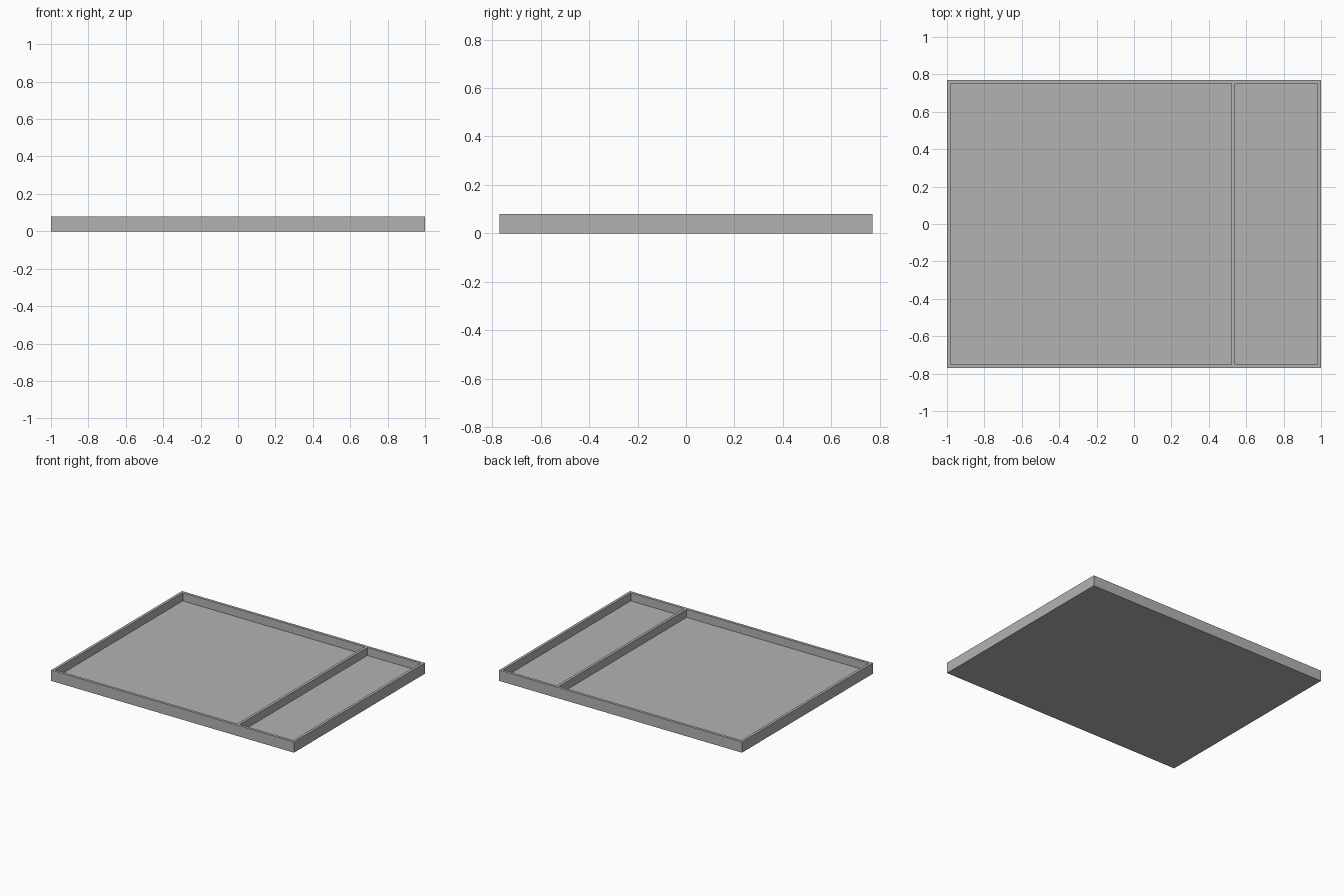
import bpy
import bmesh
from mathutils import Vector

cube = bpy.data.objects.get("Cube")
if cube:
    bpy.data.objects.remove(cube, do_unlink=True)

LENGTH, WIDTH, HEIGHT = 2.0, 1.54, 0.08
WALL, FLOOR = 0.02, 0.02
DIVIDER_X = 0.53

# One flat grey for the whole tray
grey = bpy.data.materials.new("plain_grey")
grey.use_nodes = True
colour = (0.45, 0.45, 0.45, 1.0)
grey.diffuse_color = colour
grey.node_tree.nodes["Principled BSDF"].inputs["Base Color"].default_value = colour

# Solid slab standing on the ground
bm = bmesh.new()
bmesh.ops.create_cube(bm, size=1.0)
bmesh.ops.scale(bm, vec=(LENGTH, WIDTH, HEIGHT), verts=bm.verts)
bmesh.ops.translate(bm, vec=(0, 0, HEIGHT / 2), verts=bm.verts)


def cut(position, axis):
    """Slice the slab with a plane across one axis."""
    normal = Vector((axis == 0, axis == 1, 0))
    bmesh.ops.bisect_plane(bm, geom=bm.verts[:] + bm.edges[:] + bm.faces[:],
                           plane_co=normal * position, plane_no=normal)


# Outlines of the rim and the divider
inner_x, inner_y = LENGTH / 2 - WALL, WIDTH / 2 - WALL
for x in (-inner_x, DIVIDER_X - WALL / 2, DIVIDER_X + WALL / 2, inner_x):
    cut(x, 0)
for y in (-inner_y, inner_y):
    cut(y, 1)


def is_pocket(face):
    c = face.calc_center_median()
    return (face.normal.z > 0.9 and abs(c.x) < inner_x and abs(c.y) < inner_y
            and abs(c.x - DIVIDER_X) > WALL / 2)


# Large and small compartments sunk down to the floor
bm.normal_update()
pockets = [f for f in bm.faces if is_pocket(f)]
walls = bmesh.ops.extrude_face_region(bm, geom=pockets)
sunk = [v for v in walls["geom"] if isinstance(v, bmesh.types.BMVert)]
bmesh.ops.translate(bm, vec=(0, 0, FLOOR - HEIGHT), verts=sunk)
bmesh.ops.delete(bm, geom=[f for f in pockets if f.is_valid], context="FACES_ONLY")
bmesh.ops.recalc_face_normals(bm, faces=bm.faces)

mesh = bpy.data.meshes.new("divided_tray")
bm.to_mesh(mesh)
bm.free()
mesh.materials.append(grey)
tray = bpy.data.objects.new("divided_tray", mesh)
bpy.context.collection.objects.link(tray)
